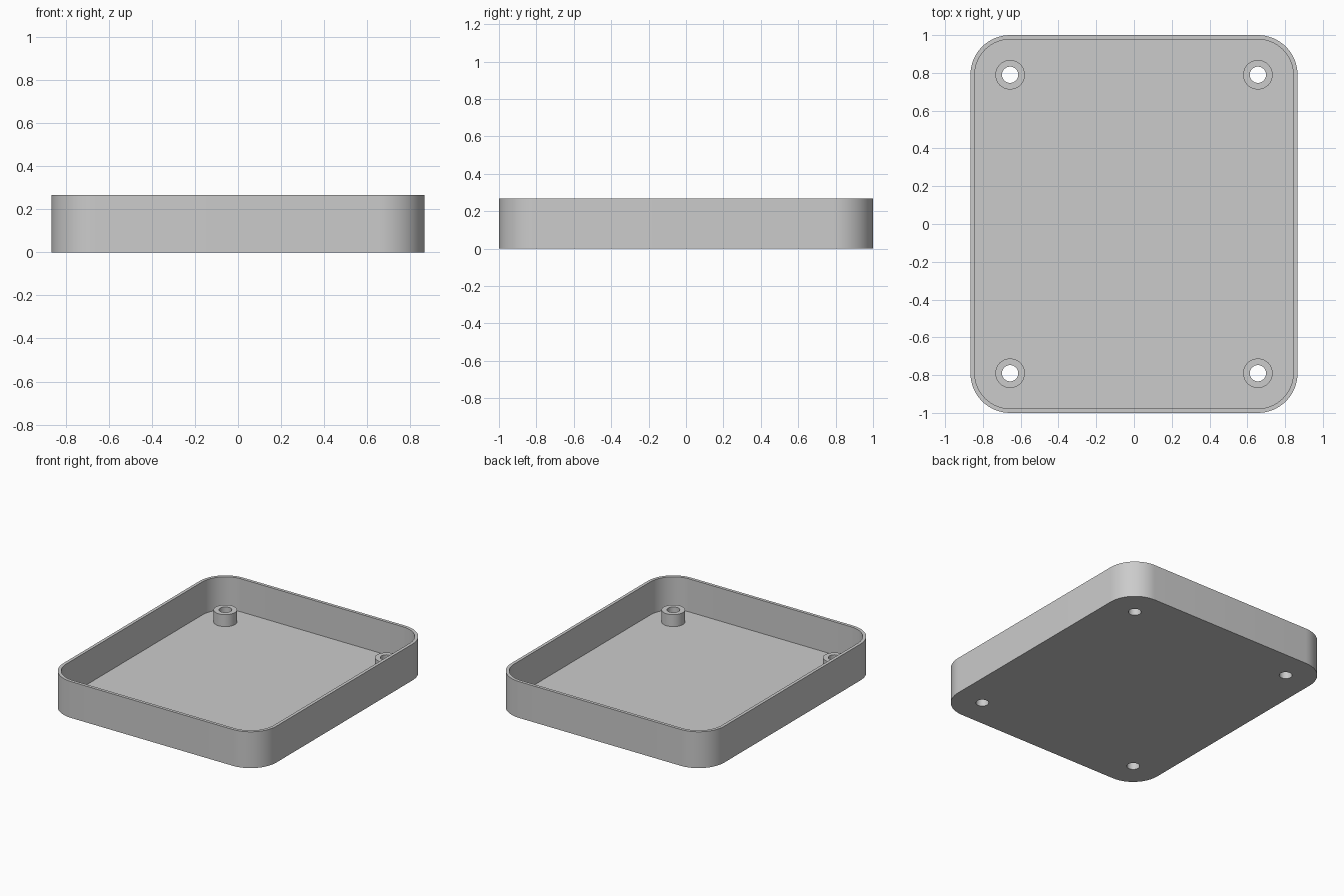
import bpy, bmesh
from math import cos, sin, pi, radians

default = bpy.data.objects.get("Cube")
if default:
    bpy.data.objects.remove(default, do_unlink=True)

HALF_X, HALF_Y, HEIGHT = 0.866, 1.0, 0.267
CORNER, WALL, FLOOR = 0.21, 0.023, 0.024
POST_R, HOLE_R, POST_TOP = 0.078, 0.043, 0.112
POST_X, POST_Y = HALF_X - CORNER, HALF_Y - CORNER

grey = bpy.data.materials.new("light grey")
grey.use_nodes = True
colour = (0.6, 0.6, 0.6, 1)
grey.diffuse_color = colour
grey.node_tree.nodes["Principled BSDF"].inputs["Base Color"].default_value = colour


def rounded_outline(inset, steps=16):
    """Rounded rectangle, counter-clockwise, with concentric corner arcs."""
    radius = CORNER - inset
    points = []
    for quarter, (sx, sy) in enumerate([(1, 1), (-1, 1), (-1, -1), (1, -1)]):
        for i in range(steps + 1):
            a = (quarter + i / steps) * pi / 2
            points.append((sx * POST_X + radius * cos(a), sy * POST_Y + radius * sin(a)))
    return points


def circle_outline(cx, cy, radius, sides=48):
    return [(cx + radius * cos(2 * pi * i / sides), cy + radius * sin(2 * pi * i / sides))
            for i in range(sides)]


def prism(name, outline, bottom, top):
    bm = bmesh.new()
    base = bm.faces.new([bm.verts.new((x, y, bottom)) for x, y in outline])
    raised = bmesh.ops.extrude_face_region(bm, geom=[base])["geom"]
    verts = [g for g in raised if isinstance(g, bmesh.types.BMVert)]
    bmesh.ops.translate(bm, verts=verts, vec=(0, 0, top - bottom))
    bmesh.ops.recalc_face_normals(bm, faces=bm.faces)
    mesh = bpy.data.meshes.new(name)
    bm.to_mesh(mesh)
    bm.free()
    mesh.materials.append(grey)
    obj = bpy.data.objects.new(name, mesh)
    bpy.context.collection.objects.link(obj)
    return obj


def select_only(obj):
    bpy.ops.object.select_all(action="DESELECT")
    obj.select_set(True)
    bpy.context.view_layer.objects.active = obj


def combine(target, tool, operation):
    """Apply a boolean and discard the helper."""
    tool.hide_render = True
    mod = target.modifiers.new(operation.lower(), "BOOLEAN")
    mod.operation, mod.solver, mod.object = operation, "EXACT", tool
    select_only(target)
    bpy.ops.object.modifier_apply(modifier=mod.name)
    bpy.data.objects.remove(tool, do_unlink=True)


# Open tray with thin walls
tray = prism("tray", rounded_outline(0), 0, HEIGHT)
combine(tray, prism("cavity_cutter", rounded_outline(WALL), FLOOR, HEIGHT + 0.1), "DIFFERENCE")

# Corner screw posts with holes running through the floor
for sx in (-1, 1):
    for sy in (-1, 1):
        x, y = sx * POST_X, sy * POST_Y
        combine(tray, prism("screw_post", circle_outline(x, y, POST_R), FLOOR / 2, POST_TOP), "UNION")
        combine(tray, prism("hole_cutter", circle_outline(x, y, HOLE_R), -0.1, HEIGHT), "DIFFERENCE")

select_only(tray)
bpy.ops.object.shade_smooth_by_angle(angle=radians(30))
